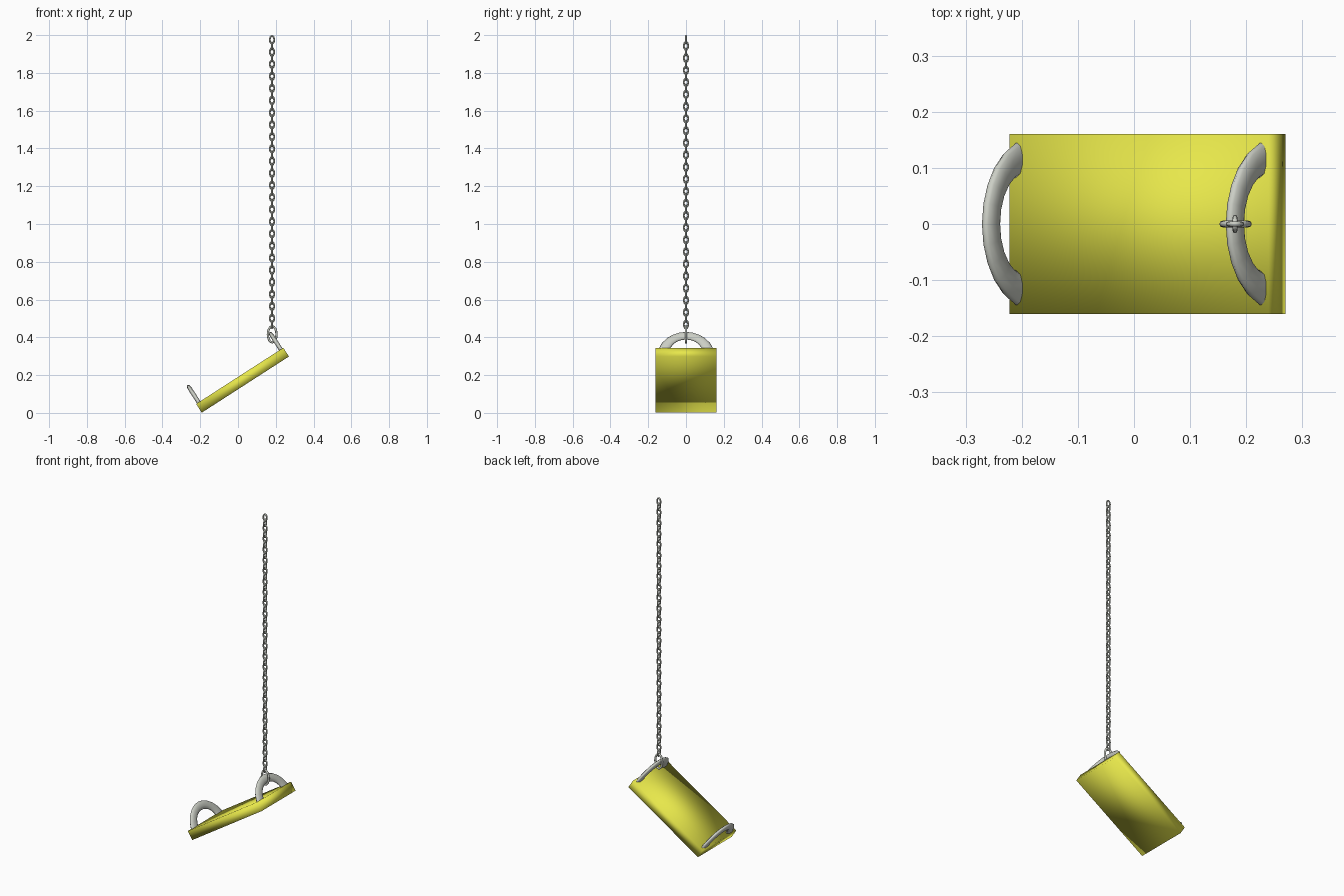
import bpy, bmesh, math
from mathutils import Vector, Matrix

if "Cube" in bpy.data.objects:
    bpy.data.objects.remove(bpy.data.objects["Cube"])


def mat(name, rgb):
    m = bpy.data.materials.new(name)
    m.diffuse_color = (*rgb, 1)
    m.use_nodes = True
    m.node_tree.nodes["Principled BSDF"].inputs["Base Color"].default_value = m.diffuse_color
    return m


yellow = mat("yellow_paint", (0.80, 0.80, 0.07))
grey = mat("grey_metal", (0.60, 0.62, 0.56))

TILT = math.radians(32.8)
L, W, T = 0.549, 0.321, 0.055
# frame of the tilted slab: local x along its length, local z its normal
FRAME = Matrix.Translation((0.024, 0, 0.173)) @ Matrix.Rotation(-TILT, 4, 'Y')


def finish(name, bm, material, matrix):
    bmesh.ops.recalc_face_normals(bm, faces=bm.faces)
    me = bpy.data.meshes.new(name)
    bm.to_mesh(me)
    bm.free()
    for p in me.polygons:
        p.use_smooth = True
    me.materials.append(material)
    ob = bpy.data.objects.new(name, me)
    bpy.context.collection.objects.link(ob)
    ob.matrix_world = matrix
    return ob


def sweep(bm, path, axis, rb, sides, closed):
    """Sweep an ellipse over (point, outward, in-plane radius); rb is the radius along axis."""
    rings = []
    for p, out, ra in path:
        rings.append([bm.verts.new(p + out * ra * math.cos(a) + axis * rb * math.sin(a))
                      for a in (2 * math.pi * i / sides for i in range(sides))])
    n = len(rings)
    for i in range(n if closed else n - 1):
        a, b = rings[i], rings[(i + 1) % n]
        for j in range(sides):
            k = (j + 1) % sides
            bm.faces.new((a[j], a[k], b[k], b[j]))
    if not closed:
        bm.faces.new(rings[0])
        bm.faces.new(rings[-1])


def add_link(bm, top, bottom, half_w, r, across, x=0.18):
    """Oval link standing upright, its flat side spanning the 'across' direction."""
    up = Vector((0, 0, 1))
    mid = Vector((x, 0, (top + bottom) / 2))
    rw, rh = half_w - r, (top - bottom) / 2 - r
    path = []
    for i in range(16):
        a = 2 * math.pi * i / 16
        out = (across * math.cos(a) / rw + up * math.sin(a) / rh).normalized()
        path.append((mid + across * rw * math.cos(a) + up * rh * math.sin(a), out, r))
    sweep(bm, path, up.cross(across), r, 8, True)


# slab, softly shaded box
bm = bmesh.new()
bmesh.ops.create_cube(bm, size=1)
for v in bm.verts:
    v.co = Vector((v.co.x * L, v.co.y * W, v.co.z * T))
finish("slab", bm, yellow, FRAME)

# arched handles, flattened tube, slightly wider at the feet
for name, side in (("lower_handle", -1), ("upper_handle", 1)):
    bm = bmesh.new()
    path = []
    for i in range(13):
        a = math.pi * i / 12
        out = Vector((0, math.cos(a), math.sin(a)))
        flare = 0.006 * abs(math.cos(a)) ** 4
        path.append((Vector((side * 0.2585, 0, T / 2 - 0.034)) + out * 0.12, out, 0.024 + flare))
    sweep(bm, path, Vector((1, 0, 0)), 0.0115, 10, False)
    finish(name, bm, grey, FRAME)

# chain of alternating links
bm = bmesh.new()
COUNT, LINK = 48, 0.0505
pitch = (2.0 - LINK - 0.443) / (COUNT - 1)
for k in range(COUNT):
    top = 2.0 - k * pitch
    across = Vector((1, 0, 0)) if k % 2 == 0 else Vector((0, 1, 0))
    add_link(bm, top, top - LINK, 0.016, 0.0045, across)
finish("chain", bm, grey, Matrix.Identity(4))

# large link around the upper handle
bm = bmesh.new()
add_link(bm, 0.465, 0.367, 0.029, 0.006, Vector((1, 0, 0)), 0.181)
finish("shackle_link", bm, grey, Matrix.Identity(4))
